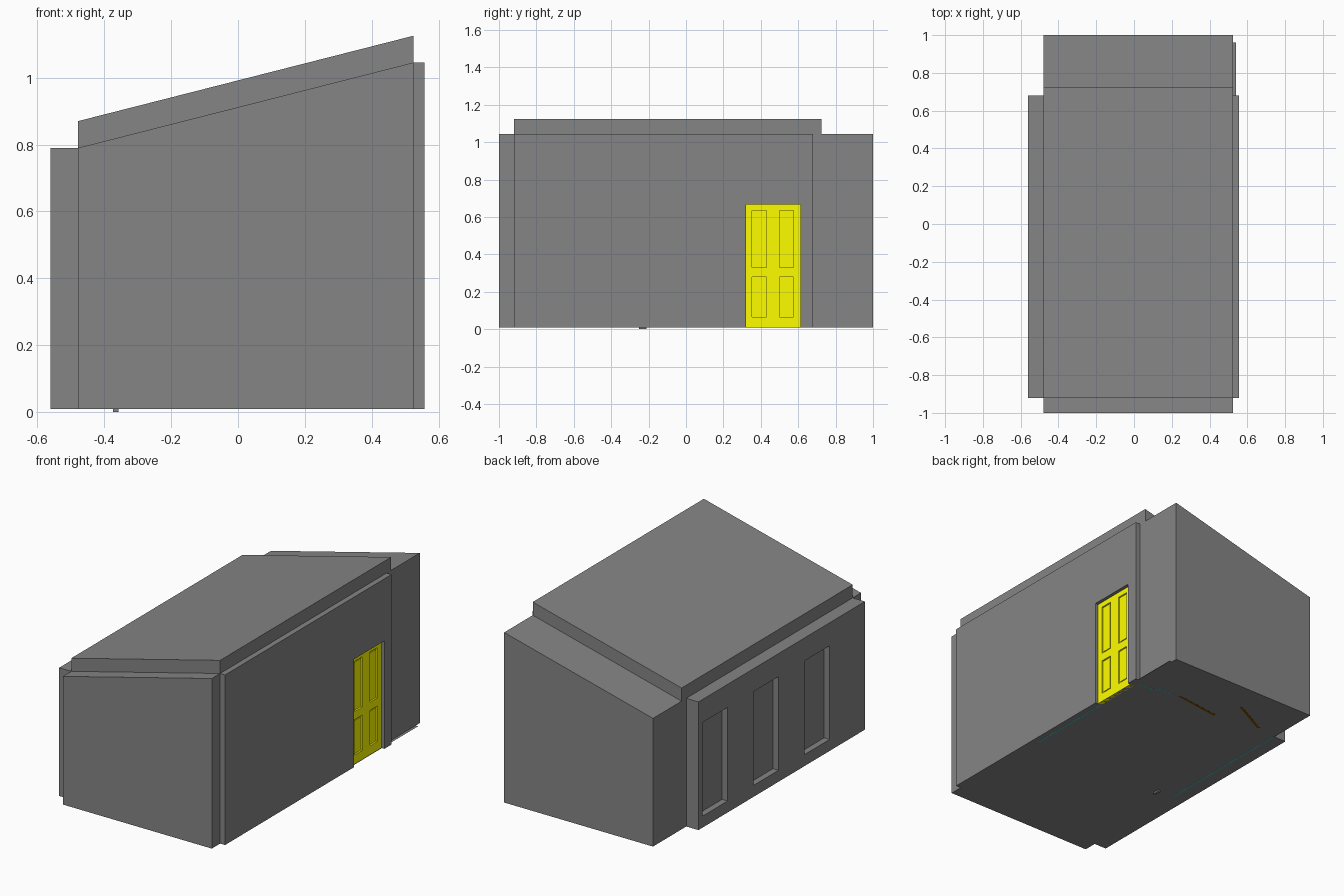
import bpy, bmesh
from mathutils import Vector

if "Cube" in bpy.data.objects:
    bpy.data.objects.remove(bpy.data.objects["Cube"])

X0, X1 = -0.478, 0.524       # room width
ZL, ZR = 0.79, 1.045         # wall height at the low and high sides
BASE = 0.01


def material(name, rgb):
    m = bpy.data.materials.new(name)
    m.diffuse_color = (*rgb, 1)
    m.use_nodes = True
    m.node_tree.nodes["Principled BSDF"].inputs["Base Color"].default_value = m.diffuse_color
    return m


grey = material("dark_grey", (0.235, 0.235, 0.235))
yellow = material("yellow_paint", (1.0, 1.0, 0.0))
teal = material("teal_trim", (0.06, 0.55, 0.55))
brown = material("brown_wood", (0.21, 0.075, 0.0))


def prism(name, profile, y0, y1, mat=grey):
    """Extrude an x/z profile from y0 to y1."""
    bm = bmesh.new()
    face = bm.faces.new([bm.verts.new((x, y0, z)) for x, z in profile])
    ext = bmesh.ops.extrude_face_region(bm, geom=[face])["geom"]
    bmesh.ops.translate(bm, vec=Vector((0, y1 - y0, 0)),
                        verts=[g for g in ext if isinstance(g, bmesh.types.BMVert)])
    bmesh.ops.recalc_face_normals(bm, faces=bm.faces)
    me = bpy.data.meshes.new(name)
    bm.to_mesh(me)
    bm.free()
    me.materials.append(mat)
    ob = bpy.data.objects.new(name, me)
    bpy.context.collection.objects.link(ob)
    return ob


def box(name, x, y, z, mat=grey):
    return prism(name, [(x[0], z[0]), (x[1], z[0]), (x[1], z[1]), (x[0], z[1])],
                 y[0], y[1], mat)


def cut(target, cutter):
    """Subtract the cutter, apply and remove it."""
    mod = target.modifiers.new("opening", 'BOOLEAN')
    mod.operation, mod.solver, mod.object = 'DIFFERENCE', 'EXACT', cutter
    bpy.context.view_layer.objects.active = target
    bpy.ops.object.modifier_apply(modifier=mod.name)
    bpy.data.objects.remove(cutter, do_unlink=True)


# end walls with sloping tops
end_profile = [(X0, BASE), (X1, BASE), (X1, ZR), (X0, ZL)]
prism("front_wall", end_profile, -1.0, -0.92)
prism("back_wall", end_profile, 0.68, 1.0)

# sloping roof slab
prism("roof", [(X0, ZL), (X1, ZR), (X1, ZR + 0.08), (X0, ZL + 0.08)], -0.92, 0.725)

# floor, running a little past the back right corner
box("floor", (X0, 0.54), (-0.92, 0.96), (BASE, 0.0105))

# low side wall with three recessed windows
low_wall = box("window_wall", (-0.56, X0), (-0.92, 0.68), (BASE, ZL))
for yc in (0.52, 0.03, -0.46):
    cut(low_wall, box("window_cutter", (-0.60, -0.523), (yc - 0.12, yc + 0.12), (0.08, 0.65)))

# high side wall with the door opening
high_wall = box("door_wall", (X1, 0.557), (-0.92, 0.68), (BASE, ZR))
D0, D1, DT = 0.32, 0.612, 0.667
cut(high_wall, box("door_cutter", (0.45, 0.60), (D0, D1), (-0.1, DT)))

# panelled door: backing, stiles and rails
box("door_backing", (0.515, 0.527), (D0, D1), (BASE, DT), yellow)
for y in ((D0, 0.353), (0.43, 0.50), (0.575, D1)):
    box("door_stile", (0.527, 0.537), y, (BASE, DT), yellow)
for y in ((0.353, 0.43), (0.50, 0.575)):
    for z in ((BASE, 0.065), (0.28, 0.33), (0.635, DT)):
        box("door_rail", (0.527, 0.537), y, z, yellow)
    for z in ((0.075, 0.27), (0.34, 0.625)):
        box("door_panel", (0.527, 0.531), (y[0] + 0.01, y[1] - 0.01), z, yellow)

# skirting boards just showing under the floor
TRIM = (0.0095, 0.05)
box("skirting_right", (0.513, 0.522), (-0.23, D0), TRIM, teal)
box("skirting_left", (X0, X0 + 0.008), (-0.24, 0.68), TRIM, teal)
box("skirting_corner", (0.387, 0.522), (0.645, 0.653), TRIM, teal)
box("skirting_return", (0.387, 0.395), (0.653, 0.68), TRIM, teal)
box("skirting_back", (0.27, 0.387), (0.672, 0.68), TRIM, teal)

# inner doors at the back
inner = box("inner_door", (-0.145, 0.145), (-0.008, 0.008), (0.0095, 0.60), brown)
inner.location, inner.rotation_euler = (0.09, 0.67, 0), (0, 0, 0.13)
ajar = box("ajar_door", (-0.13, 0.13), (-0.008, 0.008), (0.0095, 0.60), brown)
ajar.location, ajar.rotation_euler = (-0.228, 0.76, 0), (0, 0, 0.48)

# small foot below the floor
box("foot", (-0.373, -0.357), (-0.25, -0.21), (0.0, 0.012))
